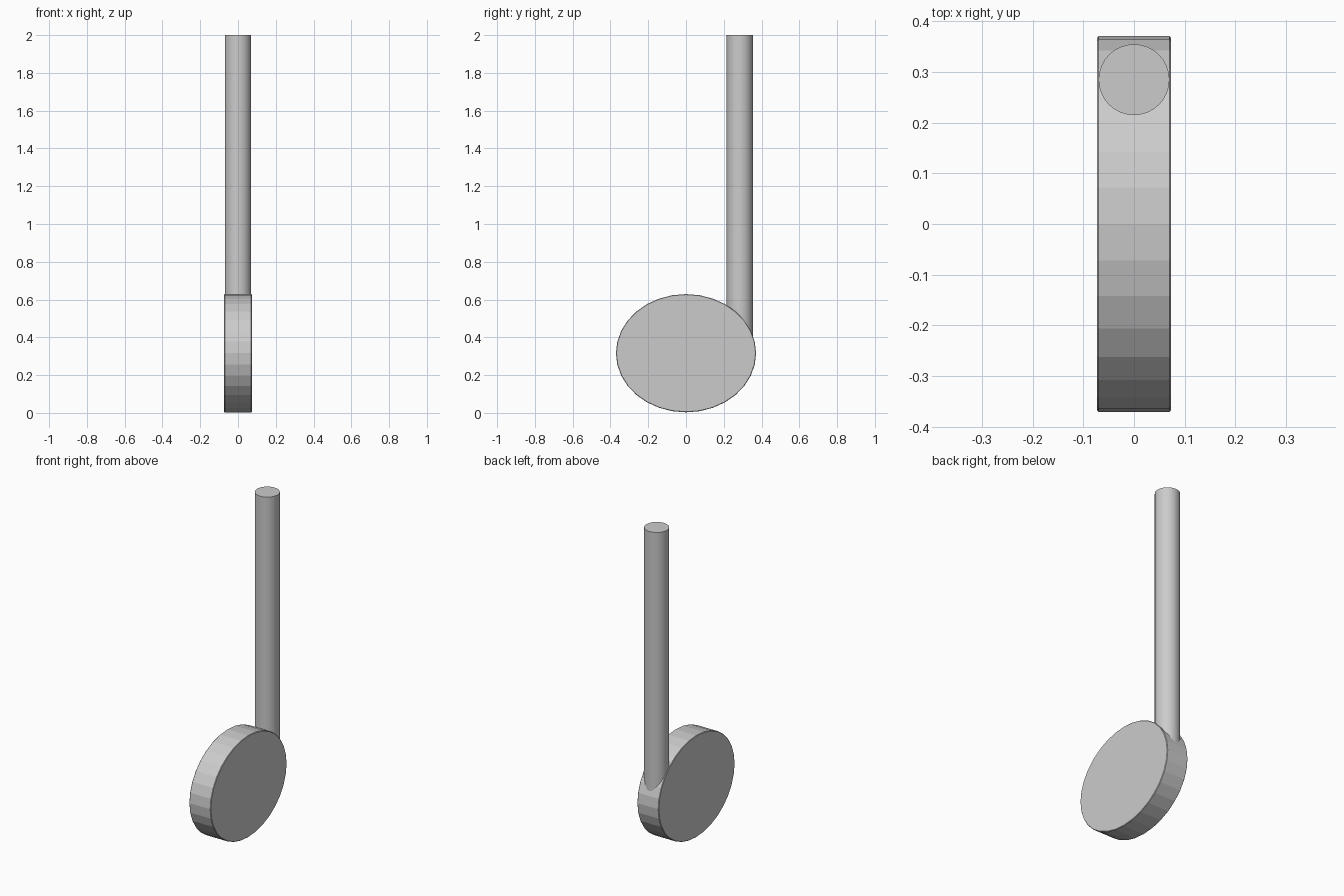
import bpy
import math

if "Cube" in bpy.data.objects:
    bpy.data.objects.remove(bpy.data.objects["Cube"])


def cylinder(name, sides, radius, depth, loc, rot=(0, 0, 0)):
    bpy.ops.mesh.primitive_cylinder_add(vertices=sides, radius=radius, depth=depth,
                                        location=loc, rotation=rot)
    ob = bpy.context.object
    ob.name = name
    return ob


# note head: flat-faceted oval disc, axis along x, slightly softened rim
head = cylinder("note_head", 32, 1, 0.146, (0, 0, 0.316), (0, math.pi / 2, 0))
head.scale = (0.313, 0.371, 1)
bpy.ops.object.transform_apply(location=False, rotation=True, scale=True)
bevel = head.modifiers.new("rim_bevel", 'BEVEL')
bevel.width = 0.003
bevel.segments = 1
bevel.limit_method = 'ANGLE'
bevel.angle_limit = math.radians(60)

# stem: smooth round rod rising from the side of the head
bottom, top = 0.33, 2.0
stem = cylinder("stem", 32, 0.07, top - bottom, (0, 0.285, (top + bottom) / 2))
bpy.ops.object.shade_smooth_by_angle(angle=math.radians(30))
